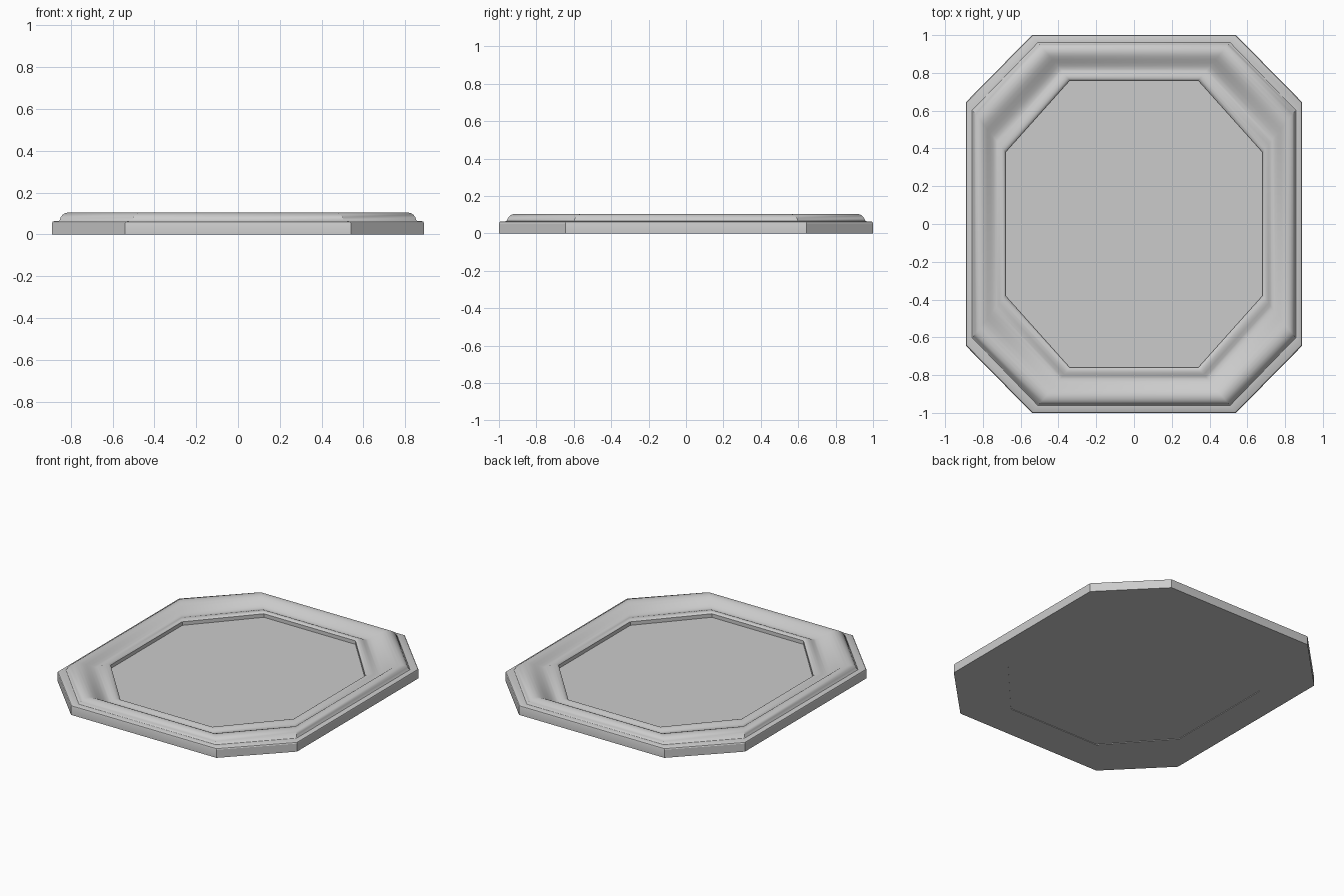
import bpy, bmesh, math

if "Cube" in bpy.data.objects:
    bpy.data.objects.remove(bpy.data.objects["Cube"])

# Corner positions (positive quadrant) of the outer edge and the inner opening
OUTER = ((0.54, 1.0), (0.89, 0.645))
INNER = ((0.34, 0.76), (0.68, 0.38))


def octagon(t):
    """Eight counter-clockwise corners, t = 0 outer edge, t = 1 inner opening."""
    (ax, ay), (bx, by) = [tuple(o + (i - o) * t for o, i in zip(po, pi))
                          for po, pi in zip(OUTER, INNER)]
    return [(bx, by), (ax, ay), (-ax, ay), (-bx, by),
            (-bx, -by), (-ax, -ay), (ax, -ay), (bx, -by)]


def finish(bm, name):
    bmesh.ops.recalc_face_normals(bm, faces=bm.faces[:])
    mesh = bpy.data.meshes.new(name)
    bm.to_mesh(mesh)
    bm.free()
    obj = bpy.data.objects.new(name, mesh)
    bpy.context.collection.objects.link(obj)
    bpy.ops.object.select_all(action='DESELECT')
    obj.select_set(True)
    bpy.context.view_layer.objects.active = obj
    bpy.ops.object.shade_smooth_by_angle(angle=math.radians(32))
    return obj


# Moulded frame: closed profile of (inset, height) swept round the octagon
profile = [(0, 0), (0, 0.054), (0.012, 0.060), (0.035, 0.063), (0.16, 0.065),
           (0.18, 0.070), (0.20, 0.082), (0.24, 0.094), (0.29, 0.101),
           (0.35, 0.104), (0.41, 0.102), (0.47, 0.096), (0.54, 0.085),
           (0.61, 0.073), (0.68, 0.063), (0.75, 0.057),
           (0.80, 0.060), (0.85, 0.066), (0.90, 0.070), (0.95, 0.070),
           (0.98, 0.066), (1.0, 0.060), (1.0, 0)]
bm = bmesh.new()
rings = [[bm.verts.new((x, y, z)) for x, y in octagon(t)] for t, z in profile]
for i, ring in enumerate(rings):
    nxt = rings[(i + 1) % len(rings)]
    for k in range(8):
        j = (k + 1) % 8
        bm.faces.new((ring[k], ring[j], nxt[j], nxt[k]))
finish(bm, "moulded_frame")

# Recessed panel filling the opening
bm = bmesh.new()
low, high = [[bm.verts.new((x, y, z)) for x, y in octagon(0.995)]
             for z in (0.004, 0.036)]
bm.faces.new(low)
bm.faces.new(high)
for k in range(8):
    j = (k + 1) % 8
    bm.faces.new((low[k], low[j], high[j], high[k]))
finish(bm, "centre_panel")
